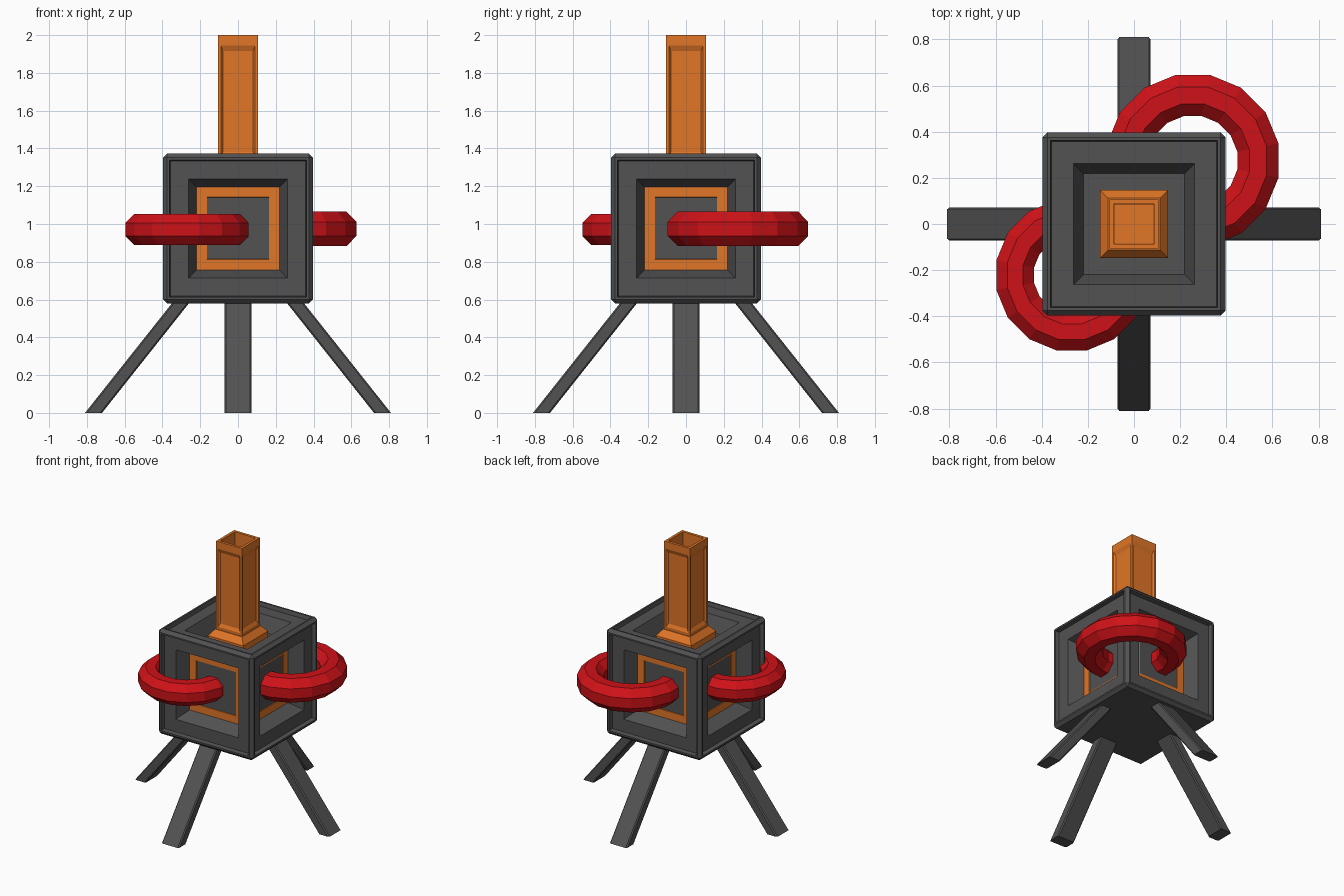
import bpy, bmesh
from math import pi, cos, sin
from mathutils import Matrix, Vector

if "Cube" in bpy.data.objects:
    bpy.data.objects.remove(bpy.data.objects["Cube"])


def material(name, rgb):
    m = bpy.data.materials.new(name)
    m.diffuse_color = (*rgb, 1)
    m.use_nodes = True
    m.node_tree.nodes["Principled BSDF"].inputs["Base Color"].default_value = m.diffuse_color
    return m


GREY = material("dark_grey", (0.085, 0.085, 0.085))
ORANGE = material("orange", (0.75, 0.18, 0.02))
RED = material("red", (0.62, 0.006, 0.009))


def finish(bm, name, mat):
    bmesh.ops.recalc_face_normals(bm, faces=bm.faces)
    me = bpy.data.meshes.new(name)
    bm.to_mesh(me)
    bm.free()
    me.materials.append(mat)
    ob = bpy.data.objects.new(name, me)
    bpy.context.collection.objects.link(ob)
    return ob


def box(size, centre):
    bm = bmesh.new()
    bmesh.ops.create_cube(bm, size=1, matrix=Matrix.Translation(centre) @ Matrix.Diagonal((*size, 1)))
    return bm


def inset(bm, faces, *steps):
    for thickness, depth in steps:
        bmesh.ops.inset_individual(bm, faces=faces, thickness=thickness, depth=depth, use_even_offset=True)
        bm.normal_update()


# Body: bevelled cube with a raised rim and a sunken panel on five sides
Z = 0.976
bm = box((0.794,) * 3, (0, 0, Z))
bmesh.ops.bevel(bm, geom=bm.edges[:], offset=0.022, segments=1, affect='EDGES')
bm.normal_update()
big = [f for f in bm.faces if f.calc_area() > 0.3 and f.normal.z > -0.5]
inset(bm, big, (0.012, 0), (0.006, -0.03), (0.095, 0), (0.044, -0.11))
finish(bm, "body", GREY)

# Orange side panels set into the recesses
for i, side in enumerate(("front", "right", "back", "left")):
    bm = box((0.444, 0.06, 0.444), (0, -0.232, Z + 0.002))
    bm.normal_update()
    inset(bm, [f for f in bm.faces if f.normal.y < -0.9], (0.057, 0), (0.003, -0.01))
    bm.transform(Matrix.Rotation(i * pi / 2, 4, 'Z'))
    finish(bm, side + "_panel", ORANGE)

# Chimney foot: square block with a sloped shoulder
bm = box((0.296, 0.296, 0.07), (0, 0, 1.257))
bm.normal_update()
inset(bm, [f for f in bm.faces if f.normal.z > 0.9], (0.036, 0.045))
finish(bm, "chimney_foot", ORANGE)

# Chimney: square tube, open at the top, sunken panel on each side
bm = box((0.214, 0.214, 0.67), (0, 0, 1.665))
bm.normal_update()
sides = [f for f in bm.faces if abs(f.normal.z) < 0.5]
top = [f for f in bm.faces if f.normal.z > 0.5]


def lower_top(amount):
    for f in sides:
        for v in sorted(f.verts, key=lambda v: v.co.z)[2:]:
            v.co.z -= amount


inset(bm, sides, (0.016, 0))
lower_top(0.039)
for f in sides:
    for v in sorted(f.verts, key=lambda v: v.co.z)[:2]:
        v.co.z += 0.012
inset(bm, sides, (0.011, -0.012))
lower_top(0.019)
for f in sides:
    for v in sorted(f.verts, key=lambda v: v.co.z)[:2]:
        v.co.z += 0.012
inset(bm, top, (0.02, 0), (0.003, -0.55))
finish(bm, "chimney", ORANGE)

# Legs: four splayed bars, cut flat on the ground
for i, side in enumerate(("right", "back", "left", "front")):
    bm = bmesh.new()
    prof = [(0.81, 0), (0.334, 0.6), (0.244, 0.6), (0.72, 0)]
    f = bm.faces.new([bm.verts.new((x, -0.072, z)) for x, z in prof])
    ext = bmesh.ops.extrude_face_region(bm, geom=[f])
    new = [v for v in ext["geom"] if isinstance(v, bmesh.types.BMVert)]
    bmesh.ops.translate(bm, verts=new, vec=(0, 0.144, 0))
    bmesh.ops.recalc_face_normals(bm, faces=bm.faces)
    long_edges = [e for e in bm.edges if abs(e.verts[0].co.z - e.verts[1].co.z) > 0.3]
    bmesh.ops.bevel(bm, geom=long_edges, offset=0.008, segments=1, affect='EDGES')
    bm.transform(Matrix.Rotation(i * pi / 2, 4, 'Z'))
    finish(bm, side + "_leg", GREY)


# Rings: 16-sided hoops with a flat-topped octagonal section
def ring(name, centre, major, apothem, n=16, m=8):
    bm = bmesh.new()
    r = apothem / cos(pi / m)
    rows = []
    for i in range(n):
        a = (i + 0.5) * 2 * pi / n
        row = []
        for j in range(m):
            b = (j + 0.5) * 2 * pi / m
            d = major + r * cos(b)
            row.append(bm.verts.new(Vector(centre) + Vector((d * cos(a), d * sin(a), r * sin(b)))))
        rows.append(row)
    for i in range(n):
        p, q = rows[i], rows[(i + 1) % n]
        for j in range(m):
            k = (j + 1) % m
            bm.faces.new((p[j], q[j], q[k], p[k]))
    finish(bm, name, RED)


ring("back_ring", (0.255, 0.275, 0.974), 0.288, 0.091)
ring("front_ring", (-0.27, -0.222, 0.971), 0.25, 0.083)
